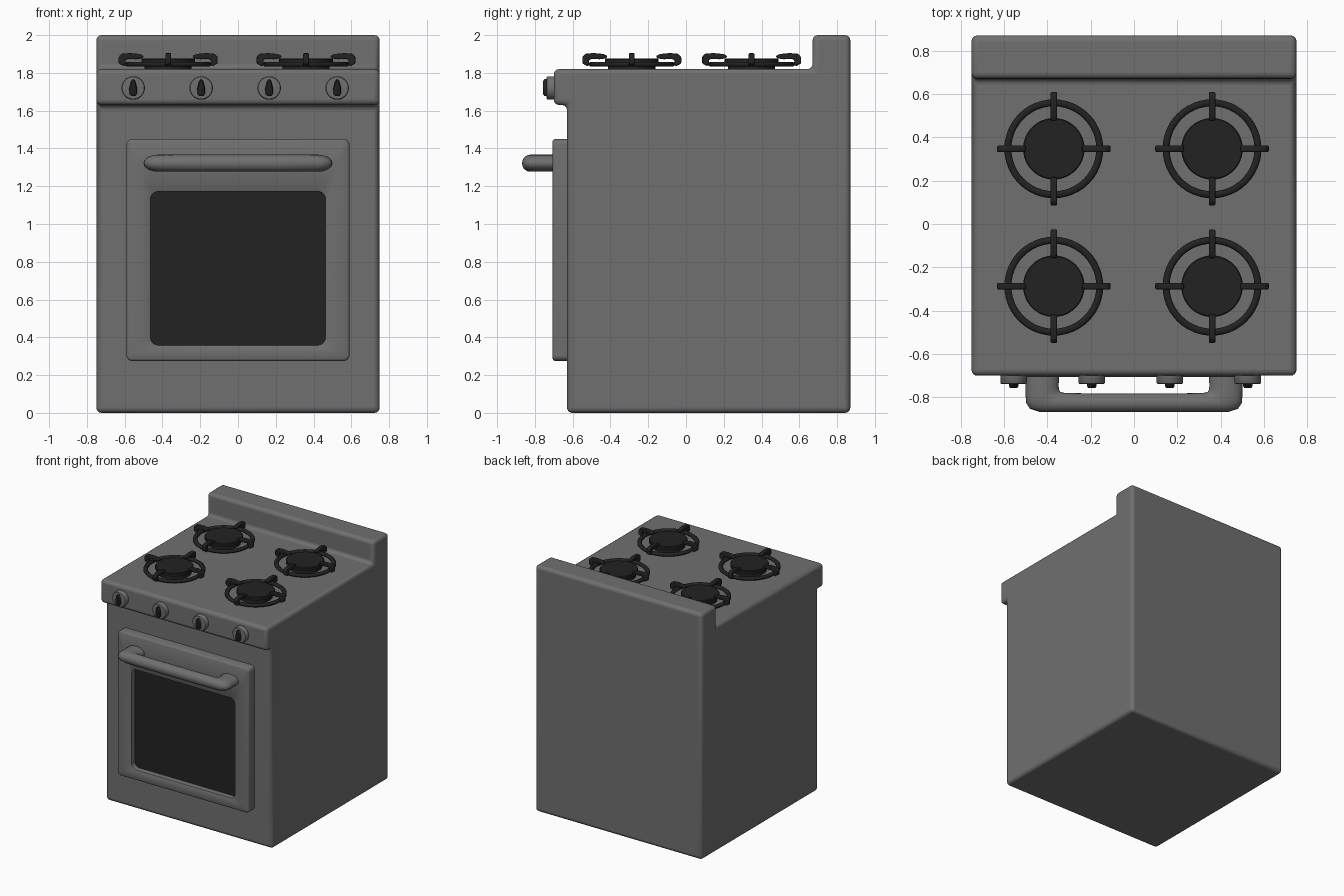
import bpy, bmesh, math
from mathutils import Matrix

if "Cube" in bpy.data.objects:
    bpy.data.objects.remove(bpy.data.objects["Cube"])


def material(name, v):
    m = bpy.data.materials.new(name)
    m.diffuse_color = (v, v, v, 1)
    m.use_nodes = True
    m.node_tree.nodes["Principled BSDF"].inputs["Base Color"].default_value = m.diffuse_color
    return m


GREY = material("grey_enamel", 0.16)
BLACK = material("black_iron", 0.016)


def finish(name, bm, mats, bevel=0, segments=3, angle=40):
    bmesh.ops.recalc_face_normals(bm, faces=bm.faces[:])
    me = bpy.data.meshes.new(name)
    bm.to_mesh(me)
    bm.free()
    ob = bpy.data.objects.new(name, me)
    bpy.context.collection.objects.link(ob)
    for m in mats:
        me.materials.append(m)
    if bevel:
        b = ob.modifiers.new("bevel", 'BEVEL')
        b.width, b.segments, b.limit_method = bevel, segments, 'ANGLE'
    bpy.ops.object.select_all(action='DESELECT')
    ob.select_set(True)
    bpy.context.view_layer.objects.active = ob
    bpy.ops.object.shade_smooth_by_angle(angle=math.radians(angle))
    return ob


def loft(bm, rings, closed=False, caps=True):
    """Skin a list of equal-length closed rings of points."""
    vs = [[bm.verts.new(p) for p in r] for r in rings]
    n = len(vs[0])
    pairs = list(zip(vs, vs[1:])) + ([(vs[-1], vs[0])] if closed else [])
    for a, b in pairs:
        for i in range(n):
            j = (i + 1) % n
            bm.faces.new((a[i], a[j], b[j], b[i]))
    if caps and not closed:
        return bm.faces.new(vs[0]), bm.faces.new(vs[-1])


def lathe(bm, profile, n=48):
    """Solid of revolution about z from (radius, z) points."""
    rings = [[(r * math.cos(2 * math.pi * i / n), r * math.sin(2 * math.pi * i / n), z)
              for i in range(n)] for r, z in profile]
    loft(bm, rings)


# body with front lip and back splash, extruded side profile
prof = [(-.63, 0), (.87, 0), (.87, 2), (.67, 2), (.67, 1.82),
        (-.70, 1.82), (-.70, 1.63), (-.63, 1.63)]
bm = bmesh.new()
loft(bm, [[(x, y, z) for y, z in prof] for x in (-.75, .75)])
finish("body", bm, [GREY], 0.028, 4)


# oven door with recessed window
def rounded_rect(x0, x1, z0, z1, r, y):
    pts = []
    for k, (cx, cz) in enumerate([(x1 - r, z1 - r), (x0 + r, z1 - r), (x0 + r, z0 + r), (x1 - r, z0 + r)]):
        for s in range(7):
            a = math.pi / 2 * (k + s / 6)
            pts.append((cx + r * math.cos(a), y, cz + r * math.sin(a)))
    return pts


bm = bmesh.new()
rings = [rounded_rect(-.59 + d, .59 - d, .275 + d, 1.45 - d, .03 - d, y)
         for d, y in ((0, -.62), (0, -.695), (.004, -.702), (.012, -.706))]
rings += [rounded_rect(-.462 - d, .462 + d, .36 - d, 1.17 + d, .04 + d, y)
          for d, y in ((.008, -.706), (.002, -.702), (0, -.695), (0, -.66))]
back, window = loft(bm, rings)
window.material_index = 1
finish("oven_door", bm, [GREY, BLACK])

# door handle: elliptical sections between outer and inner plan curves
half = [((.50, -.70), (.345, -.70)), ((.50, -.79), (.348, -.745)), ((.498, -.825), (.346, -.765)),
        ((.48, -.852), (.34, -.775)), ((.435, -.867), (.32, -.779)), ((.2, -.868), (.2, -.782))]
full = half + [((-o[0], o[1]), (-i[0], i[1])) for o, i in reversed(half)]
rings = []
for o, i in full:
    ring = []
    for k in range(20):
        a = 2 * math.pi * k / 20
        t = .5 + .5 * math.cos(a)
        ring.append((i[0] + (o[0] - i[0]) * t, i[1] + (o[1] - i[1]) * t, 1.322 + .045 * math.sin(a)))
    rings.append(ring)
bm = bmesh.new()
loft(bm, rings)
finish("door_handle", bm, [GREY], angle=60)

# knobs with teardrop pointers
for n, x in enumerate((-.555, -.195, .165, .525)):
    bm = bmesh.new()
    lathe(bm, [(.062, -.02), (.062, .032), (.058, .037), (.052, .038)])
    place = Matrix.Translation((x, -.70, 1.72)) @ Matrix.Rotation(math.pi / 2, 4, 'X')
    bm.transform(place)
    finish(f"knob_{n + 1}", bm, [GREY])
    tear = [(0, .047), (-.012, .035), (-.021, -.005), (-.02, -.03), (-.011, -.043),
            (.011, -.043), (.02, -.03), (.021, -.005), (.012, .035)]
    bm = bmesh.new()
    loft(bm, [[(a * s, b * s, z) for a, b in tear] for s, z in ((1, .03), (1, .05), (.75, .057))])
    bm.transform(place)
    finish(f"knob_pointer_{n + 1}", bm, [BLACK])

# burners: cap, ring and four hooked prongs each
hook = [(.235, 1.835), (.262, 1.85), (.262, 1.885), (.245, 1.902), (.20, 1.905), (.15, 1.9),
        (.128, 1.89), (.135, 1.877), (.17, 1.872), (.215, 1.874), (.228, 1.865), (.222, 1.845)]
for n, (x, y) in enumerate([(sx, sy) for sx in (-.37, .36) for sy in (-.287, .347)]):
    move = Matrix.Translation((x, y, 0))
    bm = bmesh.new()
    lathe(bm, [(.125, 1.81), (.125, 1.85), (.142, 1.853), (.142, 1.872), (.137, 1.877)])
    bm.transform(move)
    finish(f"burner_cap_{n + 1}", bm, [BLACK])

    bm = bmesh.new()
    rings = []
    for i in range(48):
        a = 2 * math.pi * i / 48
        ring = []
        for k in range(8):
            b = math.pi / 4 * (k + .5)
            r = .212 + .0175 * math.cos(b)
            ring.append((r * math.cos(a), r * math.sin(a), 1.846 + .014 * math.sin(b)))
        rings.append(ring)
    loft(bm, rings, closed=True)
    bm.transform(move)
    finish(f"burner_ring_{n + 1}", bm, [BLACK], angle=60)

    for q in range(4):
        bm = bmesh.new()
        loft(bm, [[(r, t, z) for r, z in hook] for t in (-.015, .015)])
        bm.transform(move @ Matrix.Rotation(q * math.pi / 2, 4, 'Z'))
        finish(f"burner_prong_{n + 1}_{q + 1}", bm, [BLACK], 0.006, 2)
